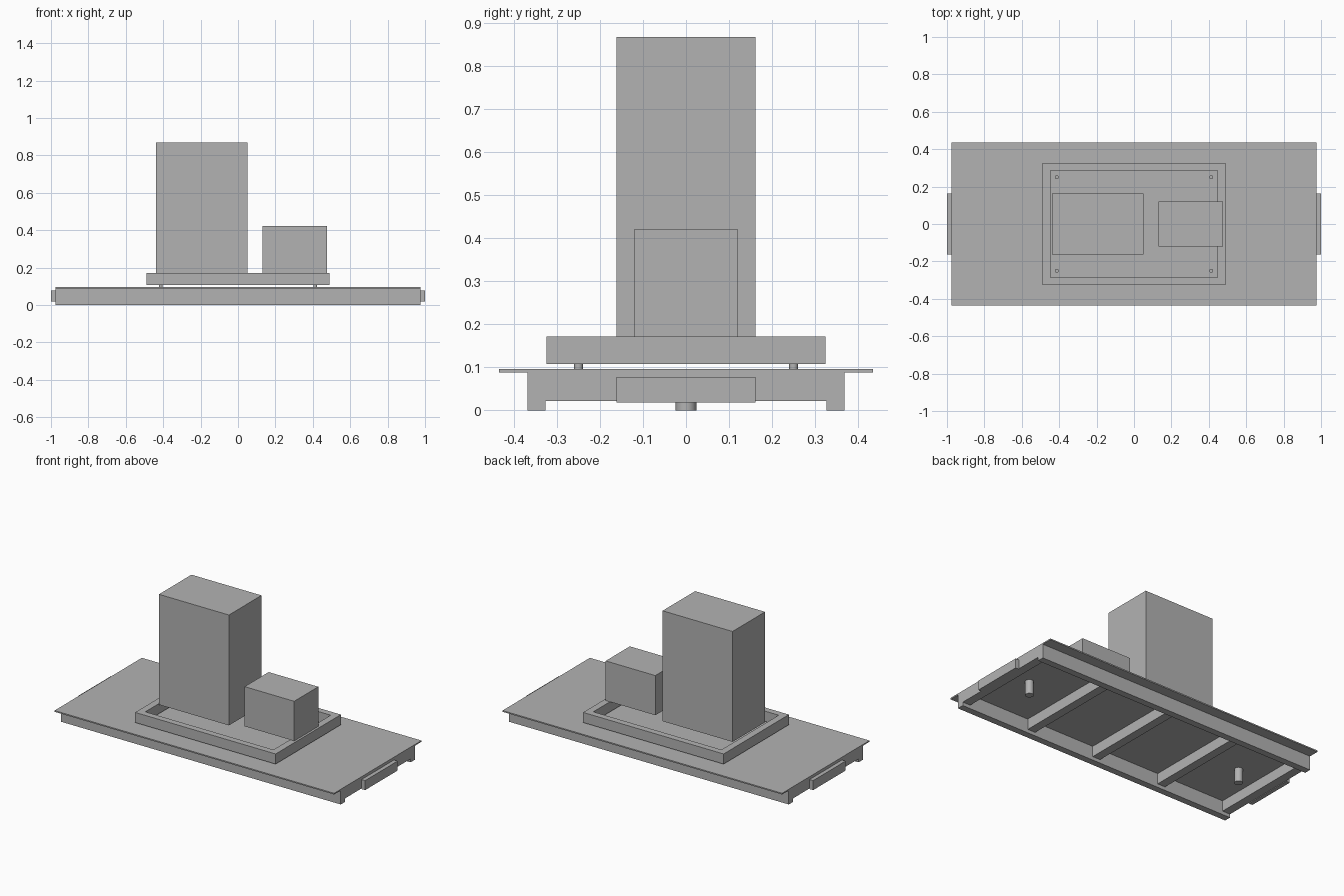
import bpy
import bmesh

cube = bpy.data.objects.get("Cube")
if cube:
    bpy.data.objects.remove(cube, do_unlink=True)

GREY = bpy.data.materials.new("plain grey")
GREY.use_nodes = True
GREY.diffuse_color = (0.45, 0.45, 0.45, 1)
GREY.node_tree.nodes["Principled BSDF"].inputs["Base Color"].default_value = GREY.diffuse_color


def finish(name, bm):
    mesh = bpy.data.meshes.new(name)
    bmesh.ops.recalc_face_normals(bm, faces=bm.faces)
    bm.to_mesh(mesh)
    bm.free()
    mesh.materials.append(GREY)
    obj = bpy.data.objects.new(name, mesh)
    bpy.context.collection.objects.link(obj)
    return obj


def box(name, x, y, z):
    """Box from (min, max) ranges on each axis."""
    bm = bmesh.new()
    bmesh.ops.create_cube(bm, size=1)
    for v in bm.verts:
        v.co = [r[0] if c < 0 else r[1] for c, r in zip(v.co, (x, y, z))]
    return finish(name, bm)


def pin(name, x, y, z, radius):
    """Upright round pin with smooth sides."""
    bm = bmesh.new()
    bmesh.ops.create_cone(bm, cap_ends=True, segments=24, radius1=radius,
                          radius2=radius, depth=z[1] - z[0])
    bmesh.ops.translate(bm, verts=bm.verts, vec=(x, y, sum(z) / 2))
    for f in bm.faces:
        f.smooth = len(f.verts) == 4
    for e in bm.edges:
        e.smooth = all(f.smooth for f in e.link_faces)
    return finish(name, bm)


def frame(name, outer, inner, z):
    """Open rectangular frame, given outer and inner half sizes."""
    bm = bmesh.new()
    signs = [(-1, -1), (1, -1), (1, 1), (-1, 1)]
    rings = [[bm.verts.new((sx * h[0], sy * h[1], level)) for sx, sy in signs]
             for h, level in ((outer, z[0]), (outer, z[1]), (inner, z[1]), (inner, z[0]))]
    for r in range(4):
        a, b = rings[r], rings[(r + 1) % 4]
        for i in range(4):
            j = (i + 1) % 4
            bm.faces.new((a[i], a[j], b[j], b[i]))
    return finish(name, bm)


END = 0.975
DECK = (0.088, 0.096)
FRAME = (0.108, 0.172)

# Deck and the beams beneath it
box("deck", (-END, END), (-0.435, 0.435), DECK)
box("left_rail", (-END, END), (0.327, 0.369), (0, DECK[0]))
box("right_rail", (-END, END), (-0.369, -0.327), (0, DECK[0]))
BEAM = 0.054
for i in range(5):
    x = -END + i * (2 * END - BEAM) / 4
    box(f"cross_beam_{i + 1}", (x, x + BEAM), (-0.327, 0.327), (0.022, DECK[0]))

# Bumpers and pivot pins at both ends
for side, s in (("left", 1), ("right", -1)):
    box(f"{side}_bumper", sorted((s * END, s)), (-0.162, 0.162), (0.018, 0.078))
    pin(f"{side}_pivot_pin", s * 0.763, 0, (0, DECK[0]), 0.024)

# Open frame with its mounting pins
frame("mounting_frame", (0.49, 0.325), (0.447, 0.285), FRAME)
for x in (-0.413, 0.413):
    for y in (-0.25, 0.25):
        pin("mounting_pin", x, y, (DECK[1], FRAME[0]), 0.01)

# Cabinets on the frame
box("tall_cabinet", (-0.438, 0.05), (-0.162, 0.162), (FRAME[1], 0.868))
box("small_cabinet", (0.13, 0.476), (-0.12, 0.12), (FRAME[1], 0.422))
